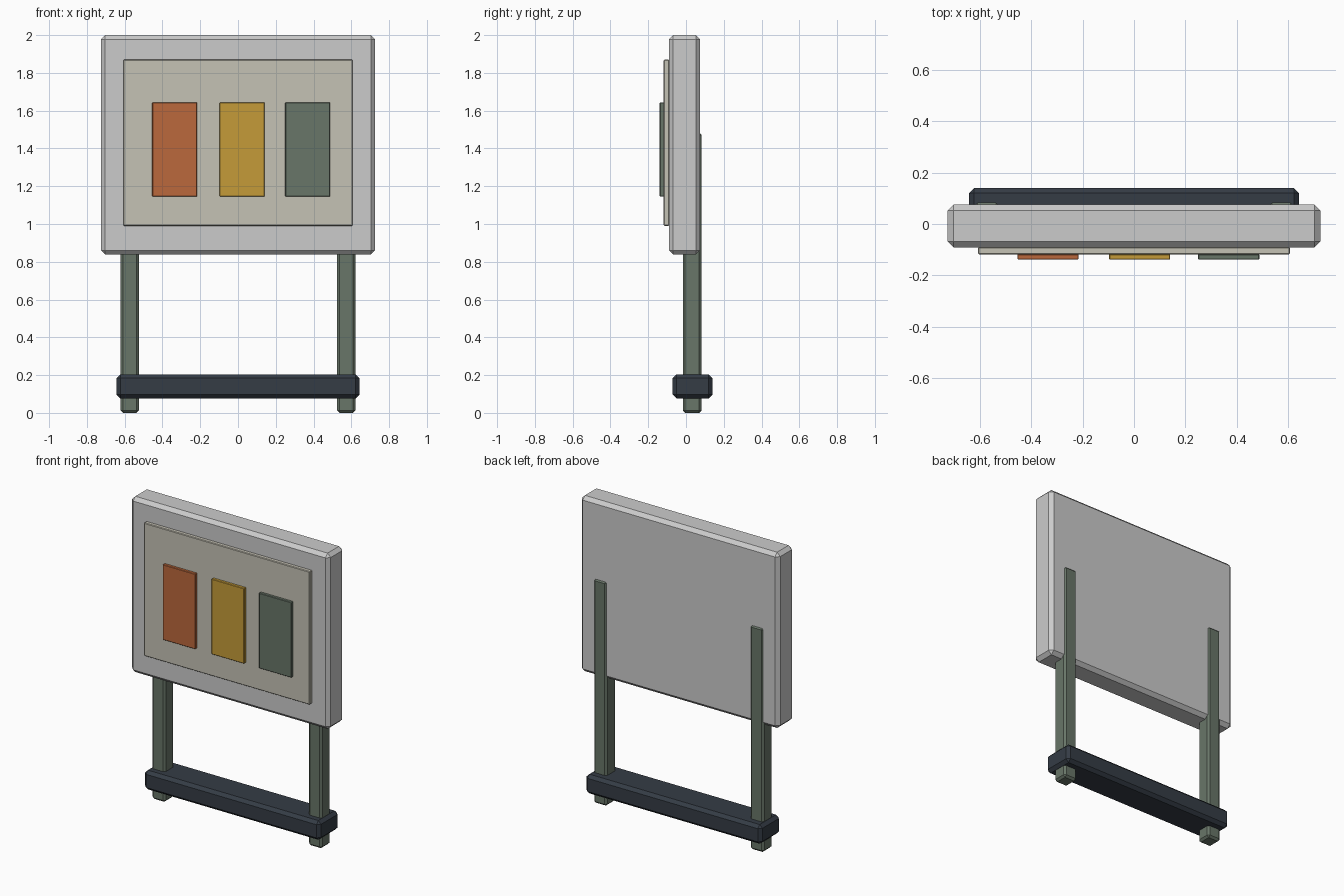
import bpy
import bmesh
from mathutils import Vector

if "Cube" in bpy.data.objects:
    bpy.data.objects.remove(bpy.data.objects["Cube"])


def material(name, rgb):
    mat = bpy.data.materials.new(name)
    mat.diffuse_color = (*rgb, 1)
    mat.use_nodes = True
    mat.node_tree.nodes["Principled BSDF"].inputs["Base Color"].default_value = mat.diffuse_color
    return mat


def box(name, lo, hi, bevel, mat=None):
    """Flat-shaded chamfered box between two corners."""
    lo, hi = Vector(lo), Vector(hi)
    bm = bmesh.new()
    bmesh.ops.create_cube(bm, size=1)
    bmesh.ops.scale(bm, vec=hi - lo, verts=bm.verts)
    bmesh.ops.bevel(bm, geom=bm.edges[:], offset=bevel, segments=1,
                    profile=0.5, affect='EDGES')
    mesh = bpy.data.meshes.new(name)
    bm.to_mesh(mesh)
    bm.free()
    obj = bpy.data.objects.new(name, mesh)
    obj.location = (lo + hi) / 2
    bpy.context.collection.objects.link(obj)
    if mat:
        mesh.materials.append(mat)
    return obj


green = material("green", (0.14, 0.18, 0.14))
dark = material("dark_slate", (0.035, 0.045, 0.06))
cream = material("cream", (0.56, 0.54, 0.46))
orange = material("orange", (0.50, 0.14, 0.045))
yellow = material("yellow", (0.56, 0.33, 0.04))

# Posts, partly sunk into the back of the board
for side, x in (("left", -0.573), ("right", 0.573)):
    box(side + "_post", (x - 0.049, -0.017, 0), (x + 0.049, 0.083, 1.485),
        0.013, green)

# Lower crossbar
box("crossbar", (-0.643, -0.071, 0.077), (0.643, 0.14, 0.204), 0.02, dark)

# Board and its raised panel
box("board", (-0.726, -0.091, 0.838), (0.726, 0.075, 2.0), 0.023)
box("panel", (-0.607, -0.118, 0.99), (0.607, -0.089, 1.87), 0.004, cream)

# Coloured cards
for name, x, mat in (("left_card", -0.335, orange),
                     ("middle_card", 0.022, yellow),
                     ("right_card", 0.369, green)):
    box(name, (x - 0.119, -0.139, 1.145), (x + 0.119, -0.117, 1.643),
        0.003, mat)
